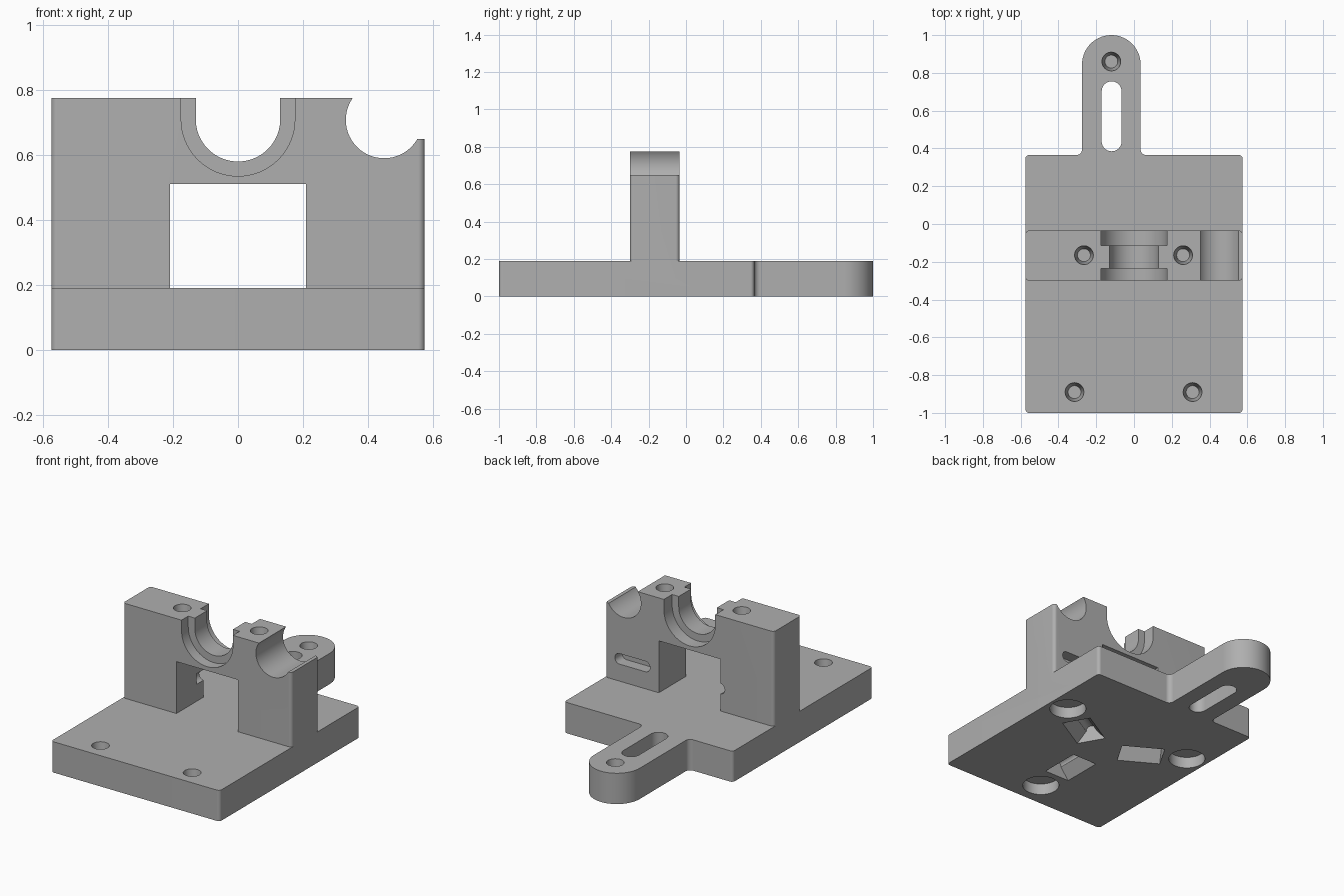
import bpy, bmesh, math
from mathutils import Vector, Matrix

if "Cube" in bpy.data.objects:
    bpy.data.objects.remove(bpy.data.objects["Cube"], do_unlink=True)

# Single grey material
grey = bpy.data.materials.new("plain_grey")
grey.use_nodes = True
COLOUR = (0.43, 0.43, 0.43, 1)
grey.diffuse_color = COLOUR
bsdf = next(n for n in grey.node_tree.nodes if n.type == 'BSDF_PRINCIPLED')
bsdf.inputs["Base Color"].default_value = COLOUR


def rounded(corners, steps=14):
    """Outline from (u, v, radius) corners, each replaced by an arc."""
    out = []
    for i, (u, v, r) in enumerate(corners):
        p = Vector((u, v))
        if r == 0:
            out.append(p)
            continue
        a = (Vector(corners[i - 1][:2]) - p).normalized()
        b = (Vector(corners[(i + 1) % len(corners)][:2]) - p).normalized()
        half = a.angle(b) / 2
        mid = p + (a + b).normalized() * r / math.sin(half)
        start = p + a * r / math.tan(half) - mid
        end = p + b * r / math.tan(half) - mid
        sweep = math.atan2(start.cross(end), start.dot(end))
        for k in range(steps + 1):
            out.append(mid + Matrix.Rotation(sweep * k / steps, 2) @ start)
    clean = [q for i, q in enumerate(out) if (q - out[i - 1]).length > 1e-4]
    return clean


def box_outline(u0, u1, v0, v1, r=0):
    return rounded([(u0, v0, r), (u1, v0, r), (u1, v1, r), (u0, v1, r)])


def finish(name, bm, matrix=None):
    if matrix:
        bm.transform(matrix)
    bmesh.ops.recalc_face_normals(bm, faces=bm.faces)
    mesh = bpy.data.meshes.new(name)
    bm.to_mesh(mesh)
    bm.free()
    mesh.materials.append(grey)
    ob = bpy.data.objects.new(name, mesh)
    bpy.context.collection.objects.link(ob)
    return ob


def prism(name, outline, lo, hi, axis='Z', matrix=None):
    """Extrude an outline along Z (outline in xy) or Y (outline in xz)."""
    bm = bmesh.new()
    rings = []
    for w in (lo, hi):
        rings.append([bm.verts.new((u, v, w) if axis == 'Z' else (u, w, v))
                      for u, v in outline])
    n = len(outline)
    bm.faces.new(rings[0])
    bm.faces.new(rings[1])
    for i in range(n):
        j = (i + 1) % n
        bm.faces.new((rings[0][i], rings[0][j], rings[1][j], rings[1][i]))
    return finish(name, bm, matrix)


def round_cutter(x, y, z0, z1, r0, r1):
    bm = bmesh.new()
    bmesh.ops.create_cone(bm, cap_ends=True, segments=48, radius1=r0, radius2=r1,
                          depth=z1 - z0)
    return finish("cutter", bm, Matrix.Translation((x, y, (z0 + z1) / 2)))


def combine(target, other, operation='DIFFERENCE'):
    other.hide_render = True
    mod = target.modifiers.new("combine", 'BOOLEAN')
    mod.operation = operation
    mod.solver = 'EXACT'
    mod.object = other
    bpy.context.view_layer.objects.active = target
    bpy.ops.object.modifier_apply(modifier=mod.name)
    bpy.data.objects.remove(other, do_unlink=True)


def cut_y(target, outline, lo, hi):
    combine(target, prism("cutter", outline, lo, hi, 'Y'))


HALF, TOP, PLATE = 0.575, 0.775, 0.19
BACK, FRONT = -0.035, -0.30
TONGUE, TONGUE_R = -0.12, 0.155

# Base plate with rounded tongue
left, right = TONGUE - TONGUE_R, TONGUE + TONGUE_R
body = prism("mounting_bracket", rounded([
    (-HALF, -1, 0.02), (HALF, -1, 0.02), (HALF, 0.365, 0.02),
    (right, 0.365, 0.03), (right, 1, TONGUE_R), (left, 1, TONGUE_R),
    (left, 0.365, 0.03), (-HALF, 0.365, 0.02)]), 0, PLATE)

# Upright block with window, stepped cradle and side cradle
tower = prism("upright", box_outline(-HALF, HALF, FRONT, BACK, 0.02), 0.1, TOP)
cut_y(tower, box_outline(-0.21, 0.21, 0, 0.51), -1, 1)


def cradle(r):
    z = 0.71
    return rounded([(-r, z - r, r), (r, z - r, r), (r, 1, 0), (-r, 1, 0)], 24)


cut_y(tower, cradle(0.13), -1, 1)
cut_y(tower, cradle(0.175), -1, -0.235)
cut_y(tower, cradle(0.175), -0.115, 1)
cut_y(tower, box_outline(0.332, 0.568, 0.59, 0.826, 0.118), -1, 1)
cut_y(tower, box_outline(0.45, 0.7, 0.65, 1), -1, 1)

# Shallow slots in the rear face of the upright
for x in (0.39, TONGUE):
    cut_y(tower, box_outline(x - 0.12, x + 0.12, 0.295, 0.36, 0.032), BACK - 0.07, 1)

combine(body, tower, 'UNION')

# Tongue slot
combine(body, prism("cutter", box_outline(-0.171, -0.066, 0.385, 0.755, 0.052), -1, 1))

# Tapered blind screw holes
for x, y, z in ((-0.315, -0.89, PLATE), (0.31, -0.89, PLATE), (TONGUE, 0.86, PLATE),
                (-0.265, -0.165, TOP), (0.26, -0.165, TOP)):
    combine(body, round_cutter(x, y, z - 0.13, z + 0.01, 0.034, 0.051))

# Underside: three round pockets and three radial V grooves
groove = rounded([(-0.101, -0.02, 0), (0.101, -0.02, 0),
                  (0.03, 0.07, 0), (0.03, 0.1, 0.028),
                  (-0.03, 0.1, 0.028), (-0.03, 0.07, 0)], 8)
for k in range(3):
    turn = Matrix.Translation((0, -0.32, 0)) @ Matrix.Rotation(math.tau * k / 3, 4, 'Z')
    spot = turn @ Vector((0, -0.52, 0))
    combine(body, round_cutter(spot.x, spot.y, -0.05, 0.07, 0.105, 0.105))
    combine(body, prism("cutter", groove, -0.375, -0.125, 'Y', turn))

# Smooth curved walls, crisp edges
bpy.ops.object.select_all(action='DESELECT')
body.select_set(True)
bpy.context.view_layer.objects.active = body
bpy.ops.object.shade_smooth_by_angle(angle=math.radians(30))
